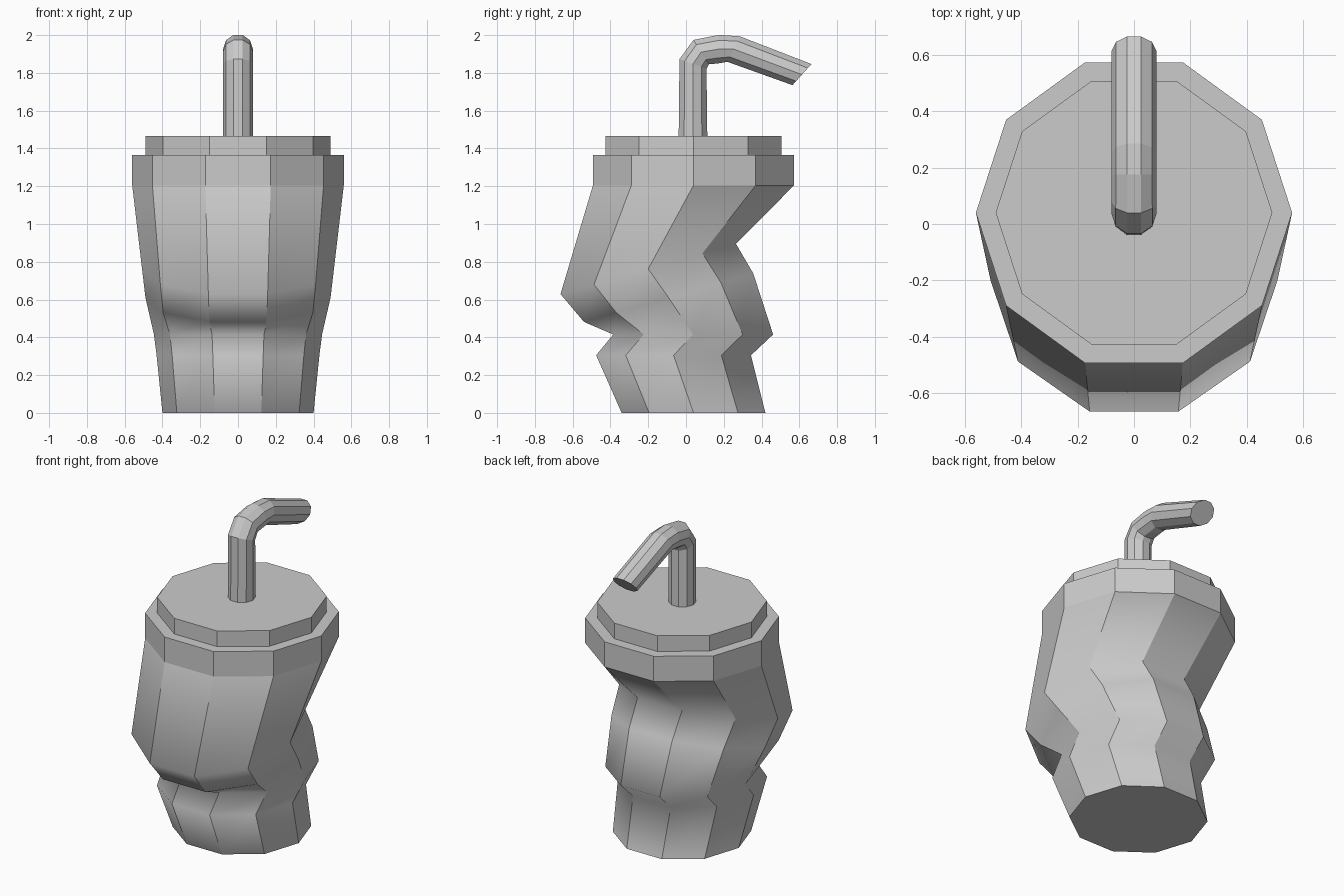
import bpy
from math import sin, cos, pi, radians

if "Cube" in bpy.data.objects:
    bpy.data.objects.remove(bpy.data.objects["Cube"])

SIDES = 10


def loft(name, rings, smooth=False):
    """Skin ten-sided rings given as (y, z, radius, tilt in degrees about x)."""
    verts, faces = [], []
    for y, z, r, tilt in rings:
        t = radians(tilt)
        for i in range(SIDES):
            a = 2 * pi * i / SIDES
            verts.append((r * cos(a), y + r * sin(a) * cos(t), z + r * sin(a) * sin(t)))
    for k in range(len(rings) - 1):
        for i in range(SIDES):
            j = (i + 1) % SIDES
            a, b = k * SIDES, (k + 1) * SIDES
            faces.append((a + i, a + j, b + j, b + i))
    faces.append(tuple(reversed(range(SIDES))))
    last = (len(rings) - 1) * SIDES
    faces.append(tuple(range(last, last + SIDES)))
    mesh = bpy.data.meshes.new(name)
    mesh.from_pydata(verts, [], faces)
    mesh.update()
    if smooth:
        # dents blend vertically, while panel seams and end rims stay sharp
        for p in mesh.polygons:
            p.use_smooth = True
        ends = (0, len(rings) - 1)
        for e in mesh.edges:
            k0, k1 = (v // SIDES for v in e.vertices)
            e.use_edge_sharp = k0 != k1 or k0 in ends
    obj = bpy.data.objects.new(name, mesh)
    bpy.context.collection.objects.link(obj)
    return obj


# Crumpled cup body
loft("cup_body", [
    (0.04, 0.0, 0.40, 0),
    (-0.066, 0.305, 0.431, 0),
    (0.038, 0.415, 0.445, 0),
    (-0.092, 0.61, 0.49, 16),
    (-0.20, 0.762, 0.508, 16),
    (0.04, 1.205, 0.56, 0),
], smooth=True)

# Stepped lid: wide rim and raised top
loft("lid", [
    (0.04, 1.205, 0.56, 0),
    (0.04, 1.365, 0.56, 0),
    (0.04, 1.365, 0.49, 0),
    (0.04, 1.465, 0.49, 0),
])

# Bent straw
loft("straw", [
    (0.037, 1.44, 0.08, 0),
    (0.037, 1.847, 0.08, -20),
    (0.08, 1.91, 0.08, -58),
    (0.175, 1.926, 0.079, -90),
    (0.252, 1.926, 0.079, -116),
    (0.614, 1.791, 0.079, -132),
])
